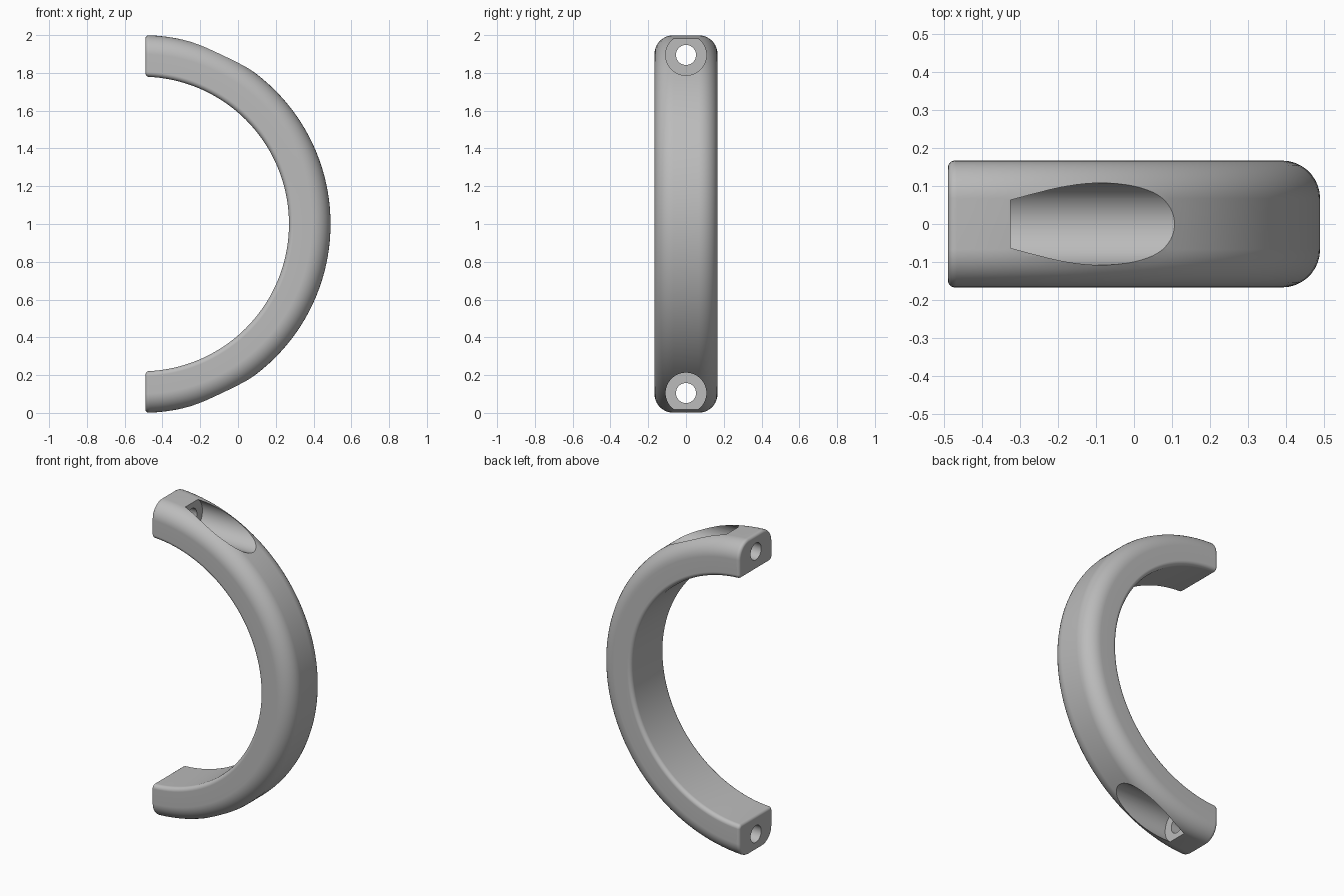
import bpy, bmesh
from math import sin, cos, pi, radians
from mathutils import Matrix, Vector

cube = bpy.data.objects.get("Cube")
if cube:
    bpy.data.objects.remove(cube)

CENTRE = Vector((-0.51, 0, 1))     # axis of the half ring
R_IN, R_OUT, HALF_W = 0.78, 1.0, 0.167
END_X = -0.49                      # flat end plane
BOLT_Z = 0.895                     # bolt axis above and below the centre

grey = bpy.data.materials.new("plain grey")
grey.use_nodes = True
colour = (0.5, 0.5, 0.5, 1)
grey.diffuse_color = colour
grey.node_tree.nodes["Principled BSDF"].inputs["Base Color"].default_value = colour


def corner(y, r, radius, start, steps):
    """Quarter-round fillet points (y, radial distance)."""
    return [(y + radius * cos(start + pi / 2 * i / steps),
             r + radius * sin(start + pi / 2 * i / steps)) for i in range(steps + 1)]


def make_object(name, bm):
    mesh = bpy.data.meshes.new(name)
    bm.to_mesh(mesh)
    bm.free()
    mesh.materials.append(grey)
    obj = bpy.data.objects.new(name, mesh)
    bpy.context.collection.objects.link(obj)
    return obj


# Cross-section: broad fillets outside, small fillets inside
BIG, SMALL = 0.1, 0.025
section = (corner(HALF_W - BIG, R_OUT - BIG, BIG, 0, 9)
           + corner(BIG - HALF_W, R_OUT - BIG, BIG, pi / 2, 9)
           + corner(SMALL - HALF_W, R_IN + SMALL, SMALL, pi, 4)
           + corner(HALF_W - SMALL, R_IN + SMALL, SMALL, 3 * pi / 2, 4))

# Handle: sweep the section through a little over half a turn
bm = bmesh.new()
STEPS = 72
rings = []
for i in range(STEPS + 1):
    a = -pi / 2 + pi * i / STEPS
    rings.append([bm.verts.new(CENTRE + Vector((r * cos(a), y, r * sin(a))))
                  for y, r in section])
n = len(section)
for a, b in zip(rings, rings[1:]):
    for k in range(n):
        bm.faces.new((a[k], a[(k + 1) % n], b[(k + 1) % n], b[k]))

# Trim both ends flat, cap them and round their edges
cut = bmesh.ops.bisect_plane(bm, geom=bm.verts[:] + bm.edges[:] + bm.faces[:],
                             plane_co=(END_X, 0, 0), plane_no=(-1, 0, 0), clear_outer=True)
bmesh.ops.holes_fill(bm, edges=[e for e in bm.edges if e.is_boundary], sides=0)
bmesh.ops.recalc_face_normals(bm, faces=bm.faces[:])
caps = [f for f in bm.faces if len(f.verts) > 8]
rim = list({e for f in caps for e in f.edges})
bmesh.ops.bevel(bm, geom=rim, offset=0.018, segments=4, profile=0.5, affect='EDGES')
handle = make_object("handle", bm)


# Bolt seats: a wide scoop and a narrow through hole at each end
def cylinder_cutter(name, x0, x1, z, radius):
    bm = bmesh.new()
    place = Matrix.Translation(((x0 + x1) / 2, 0, z)) @ Matrix.Rotation(pi / 2, 4, 'Y')
    bmesh.ops.create_cone(bm, cap_ends=True, segments=64, radius1=radius,
                          radius2=radius, depth=x1 - x0, matrix=place)
    obj = make_object(name, bm)
    obj.hide_render = True
    return obj


bpy.ops.object.select_all(action='DESELECT')
bpy.context.view_layer.objects.active = handle
handle.select_set(True)
for side, label in ((1, "upper"), (-1, "lower")):
    z = CENTRE.z + side * BOLT_Z
    for cutter in (cylinder_cutter(label + "_scoop", -0.325, 0.4, z, 0.108),
                   cylinder_cutter(label + "_bolt_hole", -0.7, -0.2, z, 0.053)):
        mod = handle.modifiers.new(cutter.name, 'BOOLEAN')
        mod.operation = 'DIFFERENCE'
        mod.solver = 'EXACT'
        mod.object = cutter
        bpy.ops.object.modifier_apply(modifier=mod.name)
        bpy.data.objects.remove(cutter)

# Smooth shading with crisp cut edges and flat sides
bpy.ops.object.shade_smooth_by_angle(angle=radians(30))
weighted = handle.modifiers.new("even_shading", 'WEIGHTED_NORMAL')
weighted.keep_sharp = True
